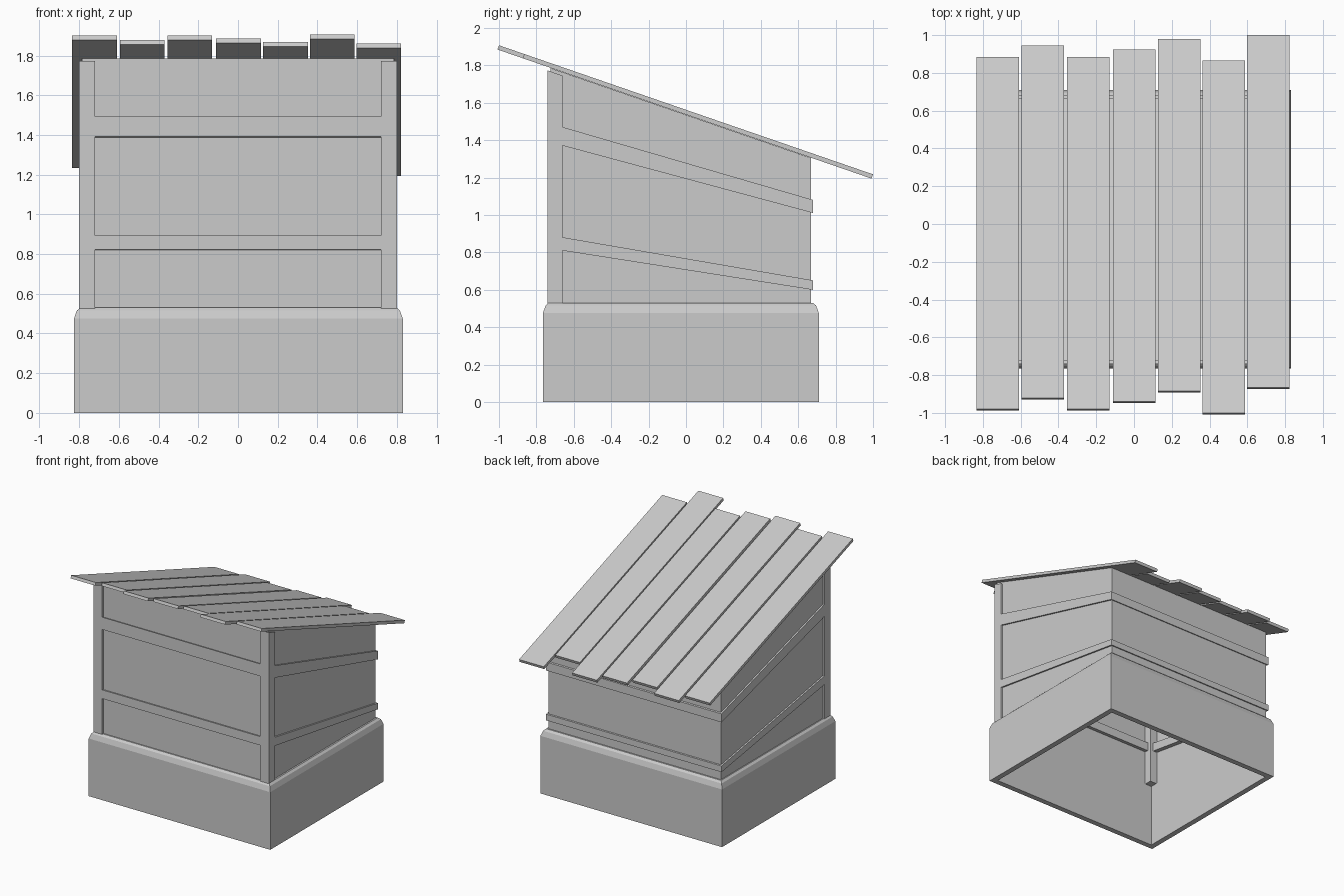
import bpy, bmesh

if "Cube" in bpy.data.objects:
    bpy.data.objects.remove(bpy.data.objects["Cube"])

SLOPE = 0.345


def finish(name, bm):
    bmesh.ops.recalc_face_normals(bm, faces=bm.faces)
    me = bpy.data.meshes.new(name)
    bm.to_mesh(me)
    bm.free()
    ob = bpy.data.objects.new(name, me)
    bpy.context.collection.objects.link(ob)
    return ob


def rect_ring(name, rect, profile):
    """Sweep a closed (inset, z-at-y0, z-slope) profile round a rectangle."""
    x0, x1, y0, y1 = rect
    bm = bmesh.new()
    loops = []
    for inset, z, slope in profile:
        a, b, c, d = x0 + inset, x1 - inset, y0 + inset, y1 - inset
        loops.append([bm.verts.new((x, y, z + slope * y))
                      for x, y in ((a, c), (b, c), (b, d), (a, d))])
    for i, lo in enumerate(loops):
        hi = loops[(i + 1) % len(loops)]
        for k in range(4):
            j = (k + 1) % 4
            bm.faces.new((lo[k], lo[j], hi[j], hi[k]))
    return finish(name, bm)


def slanted_box(name, rect, bottom, top, open_bottom=False):
    """Box whose bottom and top are each (z-at-y0, slope) planes."""
    x0, x1, y0, y1 = rect
    corners = ((x0, y0), (x1, y0), (x1, y1), (x0, y1))
    bm = bmesh.new()
    lo, hi = [[bm.verts.new((x, y, z + s * y)) for x, y in corners]
              for z, s in (bottom, top)]
    for k in range(4):
        j = (k + 1) % 4
        bm.faces.new((lo[k], lo[j], hi[j], hi[k]))
    bm.faces.new(hi)
    if not open_bottom:
        bm.faces.new(lo[::-1])
    return finish(name, bm)


# Hollow plinth with a softened top edge
rect_ring("base", (-0.826, 0.83, -0.765, 0.71),
          [(0, 0, 0), (0, 0.475, 0), (0.014, 0.515, 0), (0.03, 0.53, 0),
           (0.045, 0.53, 0), (0.045, 0, 0)])

# Thin body shell, open underneath, with sloping top
slanted_box("body", (-0.787, 0.787, -0.725, 0.668), (0.525, 0),
            (1.535, -SLOPE), open_bottom=True)

# Two front corner posts
for side, x in (("left", -0.76), ("right", 0.76)):
    slanted_box(side + "_post", (x - 0.04, x + 0.04, -0.74, -0.66),
                (0.527, 0), (1.517, -SLOPE))

# Tapering rails round all four walls
for name, b, bs, t, ts in (("lower_rail", 0.706, -0.157, 0.767, -0.172),
                           ("upper_rail", 1.193, -0.269, 1.278, -0.291)):
    rect_ring(name, (-0.8, 0.8, -0.74, 0.68),
              [(0, b, bs), (0, t, ts), (0.05, t, ts), (0.05, b, bs)])

# Staggered roof planks: left edge, front end
planks = ((-0.835, -0.98), (-0.595, -0.92), (-0.355, -0.98), (-0.11, -0.94),
          (0.127, -0.885), (0.362, -1.0), (0.597, -0.865))
for i, (x, y) in enumerate(planks):
    bm = bmesh.new()
    # side profile with ends square to the slope
    prof = [(y, 1.562), (y + 1.857, 1.562), (y + 1.865, 1.538 + 0.003),
            (y + 0.008, 1.538)]
    prof = [(y + 0.008 - 0.008, 1.562 - SLOPE * y),
            (y + 1.865, 1.562 - SLOPE * (y + 1.865)),
            (y + 1.857, 1.5365 - SLOPE * (y + 1.857)),
            (y - 0.008, 1.5365 - SLOPE * (y - 0.008))]
    ends = [[bm.verts.new((px, py, pz)) for py, pz in prof]
            for px in (x, x + 0.225)]
    bm.faces.new(ends[0])
    bm.faces.new(ends[1][::-1])
    for k in range(4):
        j = (k + 1) % 4
        bm.faces.new((ends[0][k], ends[0][j], ends[1][j], ends[1][k]))
    finish("roof_plank_%d" % (i + 1), bm)
